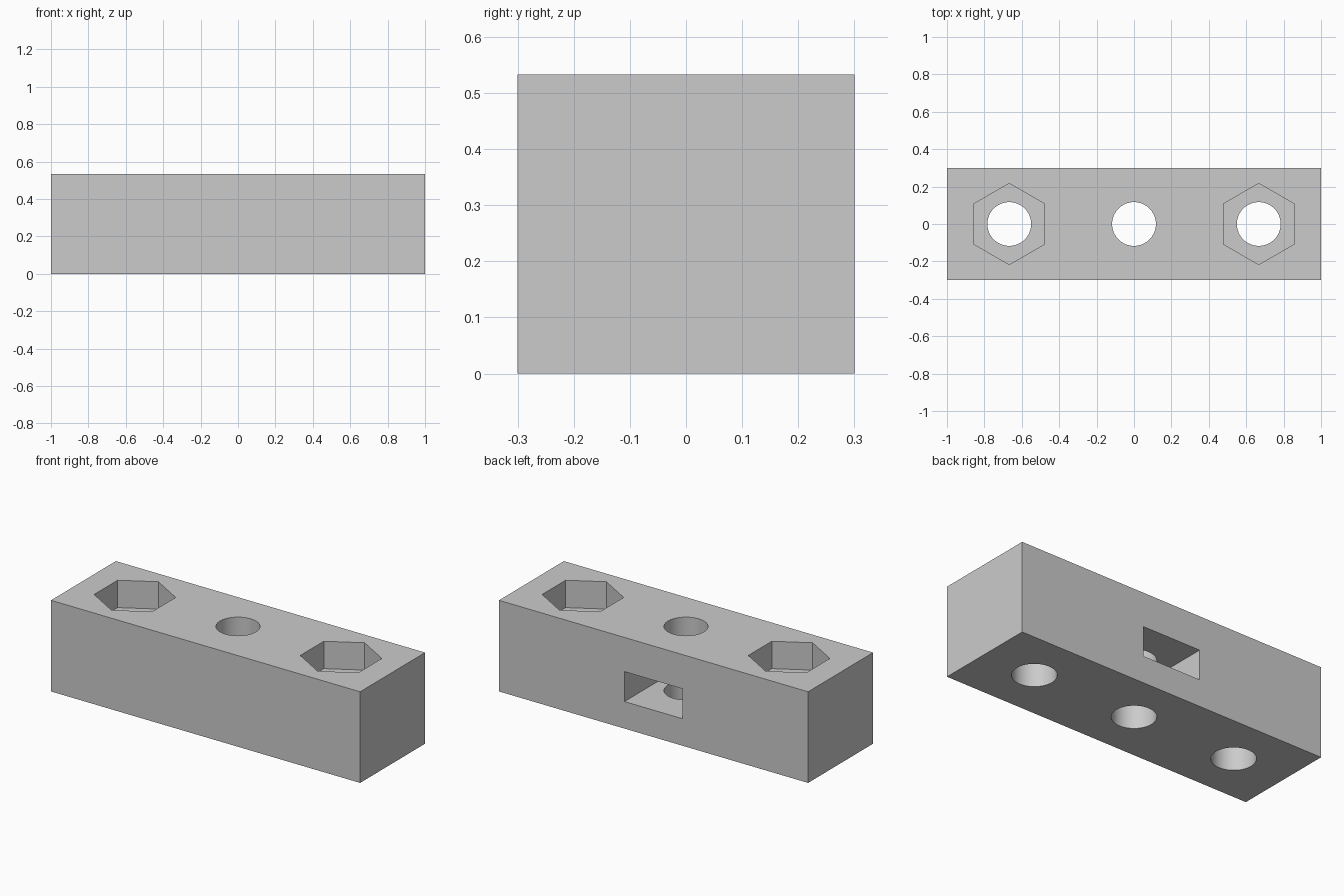
import bpy, bmesh
from math import cos, sin, radians, pi

LENGTH, DEPTH, HEIGHT = 2.0, 0.6, 0.533
SPACING = 0.667                 # distance between holes
HOLE_R, HEX_R = 0.117, 0.217    # screw hole and hexagon corner radius
POCKET_FLOOR = 0.373
SLOT_Z = (0.158, 0.333)

old = bpy.data.objects.get("Cube")
if old:
    bpy.data.objects.remove(old, do_unlink=True)

grey = bpy.data.materials.new("plain grey")
grey.use_nodes = True
colour = (0.6, 0.6, 0.6, 1)
grey.diffuse_color = colour
grey.node_tree.nodes["Principled BSDF"].inputs["Base Color"].default_value = colour


def prism(name, outline, z0, z1):
    """Upright solid with the given counter-clockwise outline."""
    bm = bmesh.new()
    face = bm.faces.new([bm.verts.new((x, y, z0)) for x, y in outline])
    top = bmesh.ops.extrude_face_region(bm, geom=[face])["geom"]
    bmesh.ops.translate(bm, vec=(0, 0, z1 - z0),
                        verts=[v for v in top if isinstance(v, bmesh.types.BMVert)])
    bmesh.ops.recalc_face_normals(bm, faces=bm.faces)
    mesh = bpy.data.meshes.new(name)
    bm.to_mesh(mesh)
    bm.free()
    mesh.materials.append(grey)
    obj = bpy.data.objects.new(name, mesh)
    bpy.context.collection.objects.link(obj)
    return obj


def ring(x, radius, sides):
    """Regular polygon with a corner pointing to the back."""
    angles = [pi / 2 + 2 * pi * i / sides for i in range(sides)]
    return [(x + radius * cos(a), radius * sin(a)) for a in angles]


# Main bar
hx, hy = LENGTH / 2, DEPTH / 2
block = prism("block", [(-hx, -hy), (hx, -hy), (hx, hy), (-hx, hy)], 0, HEIGHT)

# Three through holes, with hexagonal pockets over the outer two
cutters = []
for x in (-SPACING, 0, SPACING):
    cutters.append(prism("hole_cutter", ring(x, HOLE_R, 64), -0.1, HEIGHT + 0.1))
    if x:
        cutters.append(prism("pocket_cutter", ring(x, HEX_R, 6), POCKET_FLOOR, HEIGHT + 0.1))

# Nut slot open at the back, ending in half a hexagon around the middle hole
w = HEX_R * cos(radians(30))
slot = [(-w, hy + 0.1), (-w, -HEX_R / 2), (0, -HEX_R), (w, -HEX_R / 2), (w, hy + 0.1)]
cutters.append(prism("slot_cutter", slot, *SLOT_Z))

# Cut everything out of the bar
bpy.ops.object.select_all(action="DESELECT")
block.select_set(True)
bpy.context.view_layer.objects.active = block
for cutter in cutters:
    mod = block.modifiers.new("cut", "BOOLEAN")
    mod.operation = "DIFFERENCE"
    mod.solver = "EXACT"
    mod.object = cutter
    bpy.ops.object.modifier_apply(modifier=mod.name)
    bpy.data.objects.remove(cutter, do_unlink=True)

bpy.ops.object.shade_smooth_by_angle(angle=radians(30))
